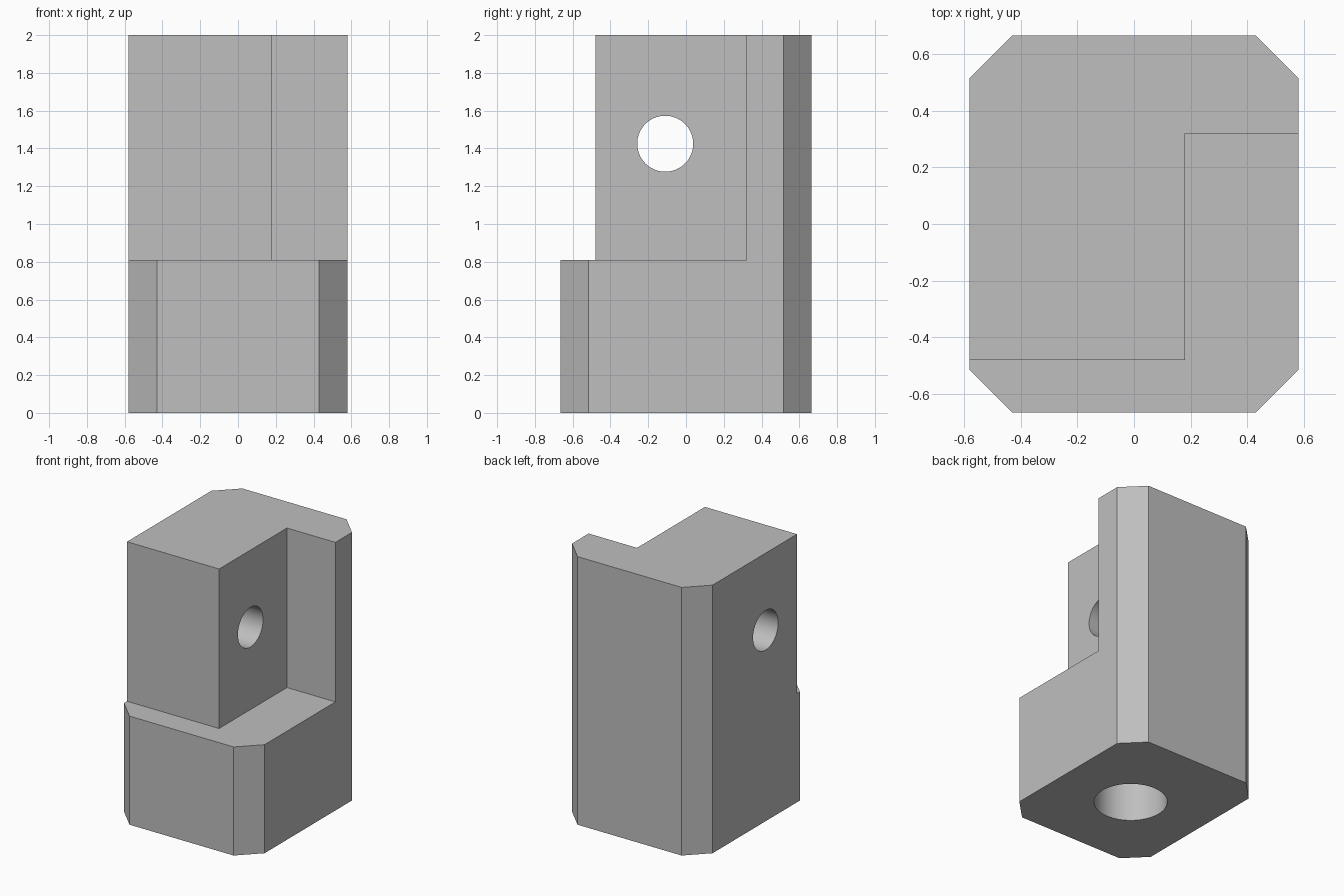
import bpy
import bmesh
from math import pi
from mathutils import Matrix

cube = bpy.data.objects.get("Cube")
if cube:
    bpy.data.objects.remove(cube, do_unlink=True)

HALF_X, HALF_Y, HEIGHT, CHAMFER = 0.58, 0.665, 2.0, 0.15
LEDGE = 0.81

grey = bpy.data.materials.new("plain grey")
grey.use_nodes = True
colour = (0.52, 0.52, 0.52, 1)
grey.diffuse_color = colour
grey.node_tree.nodes["Principled BSDF"].inputs["Base Color"].default_value = colour


def finish(bm, name):
    bmesh.ops.recalc_face_normals(bm, faces=bm.faces)
    mesh = bpy.data.meshes.new(name)
    bm.to_mesh(mesh)
    bm.free()
    mesh.materials.append(grey)
    obj = bpy.data.objects.new(name, mesh)
    bpy.context.collection.objects.link(obj)
    return obj


def prism(name, outline, z0, z1):
    bm = bmesh.new()
    base = bm.faces.new([bm.verts.new((x, y, z0)) for x, y in outline])
    side = bmesh.ops.extrude_face_region(bm, geom=[base])["geom"]
    top = [v for v in side if isinstance(v, bmesh.types.BMVert)]
    bmesh.ops.translate(bm, verts=top, vec=(0, 0, z1 - z0))
    return finish(bm, name)


def cylinder(name, radius, depth, matrix):
    bm = bmesh.new()
    bmesh.ops.create_cone(bm, cap_ends=True, segments=96, radius1=radius,
                          radius2=radius, depth=depth, matrix=matrix)
    return finish(bm, name)


# Chamfered block
ix, iy = HALF_X - CHAMFER, HALF_Y - CHAMFER
body = prism("notched_block", [
    (-ix, -HALF_Y), (ix, -HALF_Y), (HALF_X, -iy), (HALF_X, iy),
    (ix, HALF_Y), (-ix, HALF_Y), (-HALF_X, iy), (-HALF_X, -iy)], 0, HEIGHT)

# Stepped notch, cross hole and blind hole in the base
cutters = [
    prism("notch_cutter", [(-1, -1), (1, -1), (1, 0.32), (0.18, 0.32),
                           (0.18, -0.48), (-1, -0.48)], LEDGE, HEIGHT + 0.5),
    cylinder("cross_hole_cutter", 0.148, 1.0,
             Matrix.Translation((-0.3, -0.11, 1.425)) @ Matrix.Rotation(pi / 2, 4, "Y")),
    cylinder("base_hole_cutter", 0.247, 1.2, Matrix.Translation((0, -0.035, 0))),
]
bpy.context.view_layer.objects.active = body
for cutter in cutters:
    mod = body.modifiers.new(cutter.name, "BOOLEAN")
    mod.operation = "DIFFERENCE"
    mod.solver = "EXACT"
    mod.object = cutter
    bpy.ops.object.modifier_apply(modifier=mod.name)
    bpy.data.objects.remove(cutter, do_unlink=True)

# Smooth bores, crisp edges
bpy.ops.object.select_all(action="DESELECT")
body.select_set(True)
bpy.ops.object.shade_smooth_by_angle(angle=0.5)
